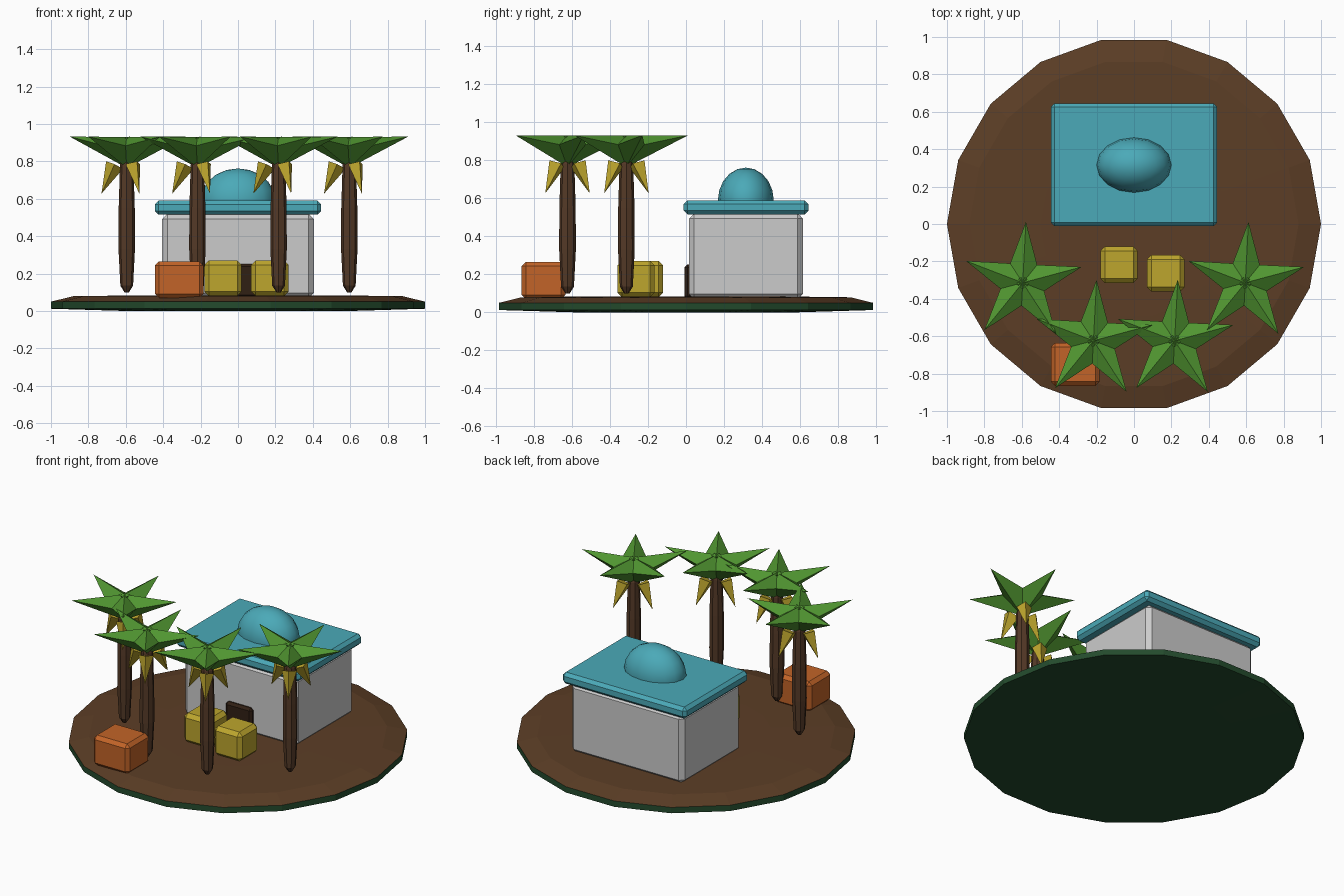
import bpy, bmesh
from math import sin, cos, radians, pi
from mathutils import Vector

if "Cube" in bpy.data.objects:
    bpy.data.objects.remove(bpy.data.objects["Cube"])


def mat(name, rgb):
    m = bpy.data.materials.new(name)
    m.diffuse_color = (*rgb, 1)
    m.use_nodes = True
    m.node_tree.nodes["Principled BSDF"].inputs["Base Color"].default_value = m.diffuse_color
    return m


BROWN = mat("earth_brown", (0.107, 0.048, 0.019))
TRUNK = mat("bark_brown", (0.09, 0.042, 0.02))
RIM = mat("dark_green", (0.017, 0.07, 0.026))
TEAL = mat("teal", (0.07, 0.40, 0.48))
LEAF = mat("leaf_green", (0.08, 0.30, 0.03))
GOLD = mat("gold", (0.51, 0.38, 0.026))
ORANGE = mat("orange", (0.54, 0.127, 0.021))
DARK = mat("dark_wood", (0.03, 0.014, 0.007))


def finish(bm, name, material):
    bmesh.ops.recalc_face_normals(bm, faces=bm.faces)
    me = bpy.data.meshes.new(name)
    bm.to_mesh(me)
    bm.free()
    ob = bpy.data.objects.new(name, me)
    bpy.context.collection.objects.link(ob)
    if material:
        me.materials.append(material)
    return ob


def lathe(name, profile, sides, material, x=0, y=0):
    """Capped solid of revolution from (radius, z) points."""
    bm = bmesh.new()
    rings = [[bm.verts.new((x + r * cos(2 * pi * i / sides), y + r * sin(2 * pi * i / sides), z))
              for i in range(sides)] for r, z in profile]
    for a, b in zip(rings, rings[1:]):
        for i in range(sides):
            j = (i + 1) % sides
            bm.faces.new((a[i], a[j], b[j], b[i]))
    bm.faces.new(rings[0])
    bm.faces.new(rings[-1])
    return finish(bm, name, material)


def box(name, lo, hi, bevel, material=None):
    """Chamfered box between two corners."""
    lo, hi = Vector(lo), Vector(hi)
    bm = bmesh.new()
    bmesh.ops.create_cube(bm, size=1)
    for v in bm.verts:
        v.co = (lo + hi) / 2 + v.co * (hi - lo)
    ob = finish(bm, name, material)
    m = ob.modifiers.new("chamfer", 'BEVEL')
    m.width, m.segments = bevel, 1
    return ob


def fronds(name, centre, angles, top, side, bottom, tip, width, material):
    """Ring of diamond-based spikes; points are (radius, z), width is half-width."""
    bm = bmesh.new()
    for deg in angles:
        d = Vector((cos(radians(deg)), sin(radians(deg)), 0))
        n = Vector((-d.y, d.x, 0))

        def pt(rz, w=0):
            return bm.verts.new((centre[0] + d.x * rz[0] + n.x * w,
                                 centre[1] + d.y * rz[0] + n.y * w, rz[1]))
        ring = [pt(top), pt(side, width), pt(bottom), pt(side, -width)]
        apex = pt(tip)
        bm.faces.new(ring)
        for i in range(4):
            bm.faces.new((ring[i], ring[(i + 1) % 4], apex))
    return finish(bm, name, material)


# island base: green rim and earth top
lathe("island_rim", [(0.6, 0), (1, 0.012), (1, 0.05)], 18, RIM)
lathe("island_ground", [(1, 0.05), (0.88, 0.079), (0.5, 0.084)], 18, BROWN)

# house
box("house_walls", (-0.405, 0.015, 0.07), (0.405, 0.615, 0.52), 0.027)
box("roof_slab", (-0.445, -0.012, 0.515), (0.445, 0.645, 0.59), 0.02, TEAL)
box("door", (-0.09, -0.008, 0.07), (0.10, 0.03, 0.252), 0.015, DARK)

# dome on the roof
bm = bmesh.new()
bmesh.ops.create_uvsphere(bm, u_segments=16, v_segments=10, radius=1)
for v in bm.verts:
    v.co = (v.co.x * 0.2, 0.315 + v.co.y * 0.147, 0.59 + v.co.z * 0.172)
for f in bm.faces:
    f.smooth = True
finish(bm, "roof_dome", TEAL)

# crates
box("crate_left", (-0.18, -0.315, 0.08), (0.02, -0.12, 0.27), 0.024, GOLD)
box("crate_right", (0.07, -0.362, 0.08), (0.27, -0.165, 0.27), 0.024, GOLD)
box("crate_front", (-0.445, -0.865, 0.07), (-0.185, -0.635, 0.265), 0.022, ORANGE)

# palm trees
for k, (x, y) in enumerate([(-0.595, -0.314), (-0.217, -0.624), (0.217, -0.624), (0.595, -0.314)]):
    lathe(f"palm_trunk_{k}", [(0.012, 0.10), (0.034, 0.135), (0.044, 0.33), (0.043, 0.55),
                              (0.036, 0.78), (0.025, 0.82)], 8, TRUNK, x, y)
    fronds(f"palm_leaves_{k}", (x, y), [87 + 72 * i for i in range(5)],
           (-0.03, 0.93), (-0.01, 0.86), (0.02, 0.775), (0.326, 0.932), 0.107, LEAF)
    fronds(f"palm_dry_leaves_{k}", (x, y), [60, 180, 300],
           (0.11, 0.80), (0.065, 0.785), (0.02, 0.76), (0.135, 0.627), 0.045, GOLD)
